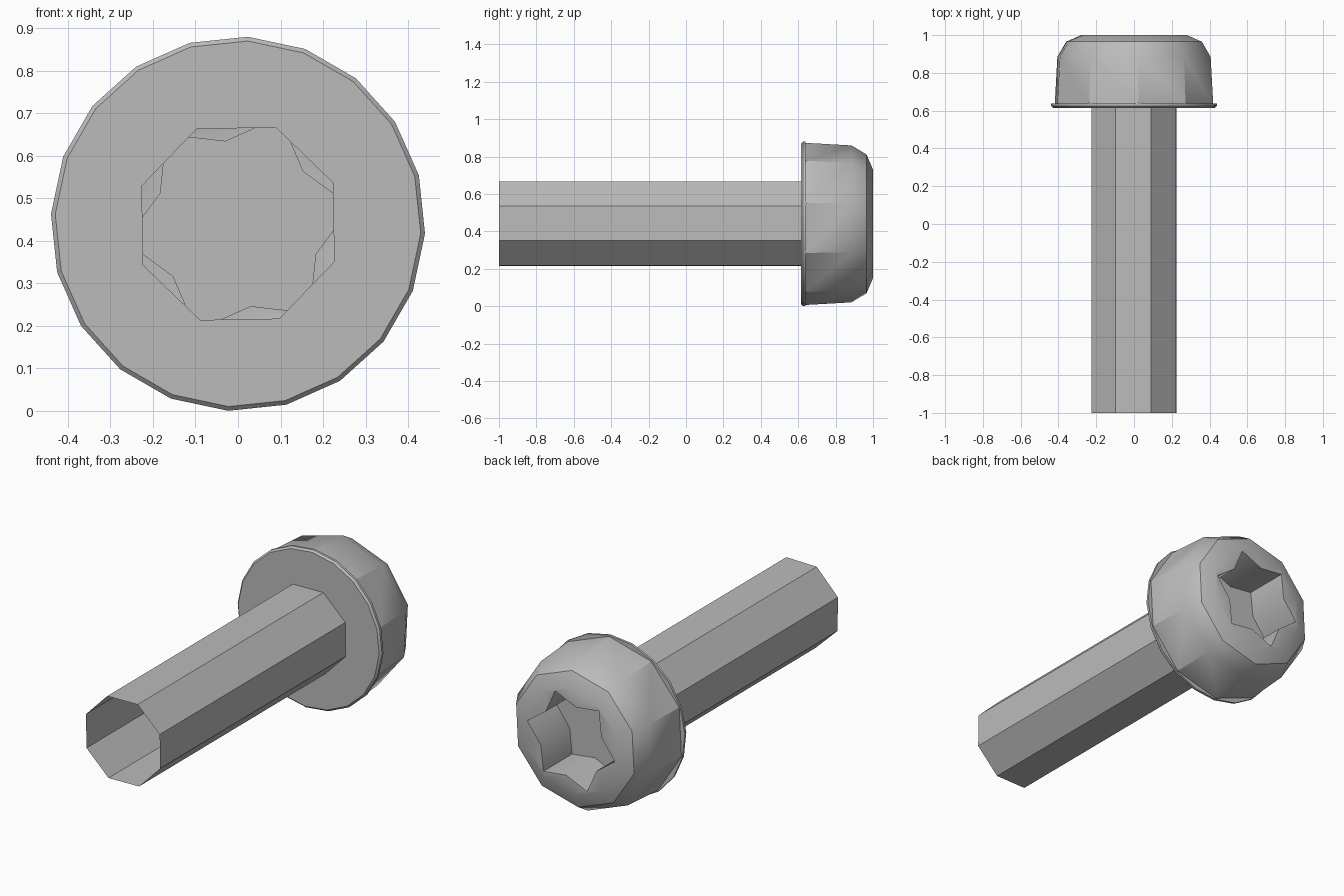
import bpy
import bmesh
from math import cos, sin, radians, tau

old = bpy.data.objects.get("Cube")
if old:
    bpy.data.objects.remove(old, do_unlink=True)

CENTRE_Z = 0.44

steel = bpy.data.materials.new("grey_steel")
steel.use_nodes = True
steel.diffuse_color = (0.5, 0.5, 0.5, 1)
steel.node_tree.nodes["Principled BSDF"].inputs["Base Color"].default_value = (0.5, 0.5, 0.5, 1)


def ring(bm, sides, start, y, *radii):
    """Closed loop of vertices around the bolt axis; radii alternate."""
    loop = []
    for i in range(sides):
        a = radians(start) + tau * i / sides
        r = radii[i % len(radii)]
        loop.append(bm.verts.new((r * cos(a), y, CENTRE_Z + r * sin(a))))
    return loop


def skin(bm, a, b):
    """Quads between two loops of equal length."""
    n = len(a)
    for i in range(n):
        j = (i + 1) % n
        bm.faces.new((a[i], a[j], b[j], b[i]))


def flat_ring(bm, outer, inner):
    """Flat face area between an outline and a hole of any side count."""
    edges = []
    for loop in (outer, inner):
        for i, v in enumerate(loop):
            w = loop[(i + 1) % len(loop)]
            edges.append(bm.edges.get((v, w)) or bm.edges.new((v, w)))
    bmesh.ops.triangle_fill(bm, edges=edges, use_beauty=True)


def finish(bm, name, angle):
    bmesh.ops.recalc_face_normals(bm, faces=bm.faces)
    mesh = bpy.data.meshes.new(name)
    bm.to_mesh(mesh)
    bm.free()
    mesh.materials.append(steel)
    obj = bpy.data.objects.new(name, mesh)
    bpy.context.collection.objects.link(obj)
    bpy.ops.object.select_all(action="DESELECT")
    obj.select_set(True)
    bpy.context.view_layer.objects.active = obj
    bpy.ops.object.shade_smooth_by_angle(angle=radians(angle))
    return obj


# Shaft: hollow eight-sided tube, open at the front
bm = bmesh.new()
skin(bm, ring(bm, 8, 23.5, -1, 0.243), ring(bm, 8, 23.5, 0.62, 0.243))
finish(bm, "shaft", 20)

# Head: ten-sided domed body on a thin twenty-sided flange
bm = bmesh.new()
flange_under = ring(bm, 20, 87, 0.615, 0.43)
flange_edge = ring(bm, 20, 87, 0.625, 0.44)
flange_top = ring(bm, 20, 87, 0.638, 0.44)
skin(bm, flange_under, flange_edge)
skin(bm, flange_edge, flange_top)
flat_ring(bm, flange_under, ring(bm, 8, 23.5, 0.615, 0.243))

body = [ring(bm, 10, 87, y, r) for y, r in
        ((0.638, 0.434), (0.885, 0.42), (0.965, 0.372), (1.0, 0.29))]
for low, high in zip(body, body[1:]):
    skin(bm, low, high)
flat_ring(bm, flange_top, body[0])

# Six-pointed drive recess sunk into the head
rim = ring(bm, 12, 8.7, 1.0, 0.27, 0.197)
floor = ring(bm, 12, 8.7, 0.75, 0.27, 0.197)
flat_ring(bm, body[-1], rim)
skin(bm, rim, floor)
bm.faces.new(floor)
finish(bm, "head", 32)
